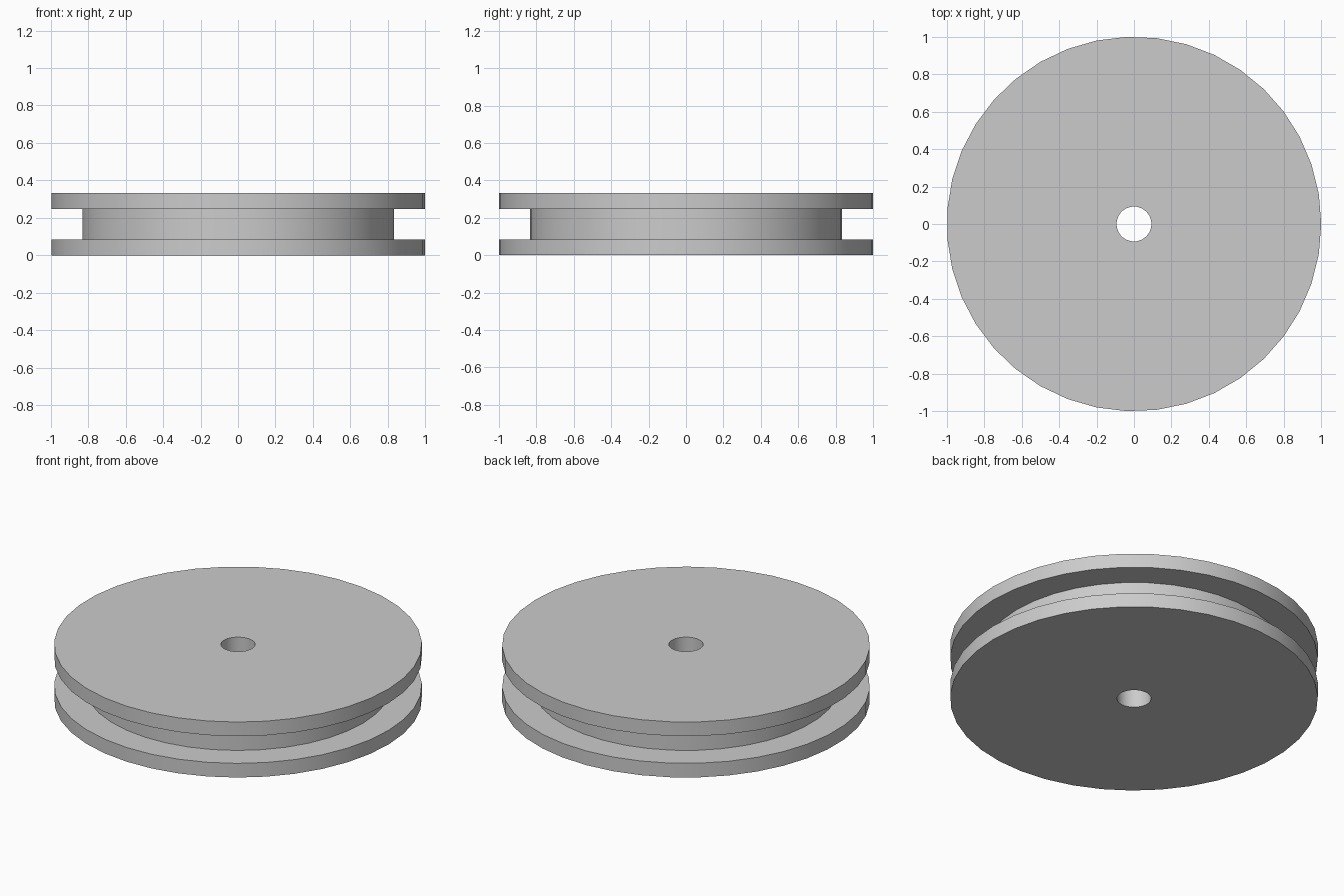
import bpy
import bmesh
import math
from mathutils import Matrix, Vector

default_cube = bpy.data.objects.get("Cube")
if default_cube:
    bpy.data.objects.remove(default_cube, do_unlink=True)

SIDES = 39
RIM, GROOVE, BORE = 1.0, 0.834, 0.093
HEIGHT, FLANGE = 0.333, 0.085

# Plain grey material
grey = bpy.data.materials.new("light grey")
grey.use_nodes = True
colour = (0.6, 0.6, 0.6, 1.0)
grey.diffuse_color = colour
grey.node_tree.nodes["Principled BSDF"].inputs["Base Color"].default_value = colour


def lathe(name, profile):
    """Revolve a closed (radius, height) profile around z."""
    bm = bmesh.new()
    verts = [bm.verts.new((r, 0, z)) for r, z in profile]
    edges = [bm.edges.new((v, verts[(i + 1) % len(verts)])) for i, v in enumerate(verts)]
    bmesh.ops.spin(bm, geom=verts + edges, cent=(0, 0, 0), axis=(0, 0, 1),
                   angle=math.tau, steps=SIDES, use_merge=True)
    bmesh.ops.remove_doubles(bm, verts=bm.verts, dist=0.0001)
    bmesh.ops.recalc_face_normals(bm, faces=bm.faces)
    mesh = bpy.data.meshes.new(name)
    bm.to_mesh(mesh)
    bm.free()
    mesh.materials.append(grey)
    obj = bpy.data.objects.new(name, mesh)
    bpy.context.collection.objects.link(obj)
    return obj


# Grooved wheel: two flanges, a recessed core and a central bore
wheel = lathe("grooved_wheel", [
    (BORE, 0), (RIM, 0), (RIM, FLANGE), (GROOVE, FLANGE),
    (GROOVE, HEIGHT - FLANGE), (RIM, HEIGHT - FLANGE), (RIM, HEIGHT), (BORE, HEIGHT),
])

# Smooth round walls with crisp rims
bpy.ops.object.select_all(action="DESELECT")
wheel.select_set(True)
bpy.context.view_layer.objects.active = wheel
bpy.ops.object.shade_smooth_by_angle(angle=math.radians(30))
